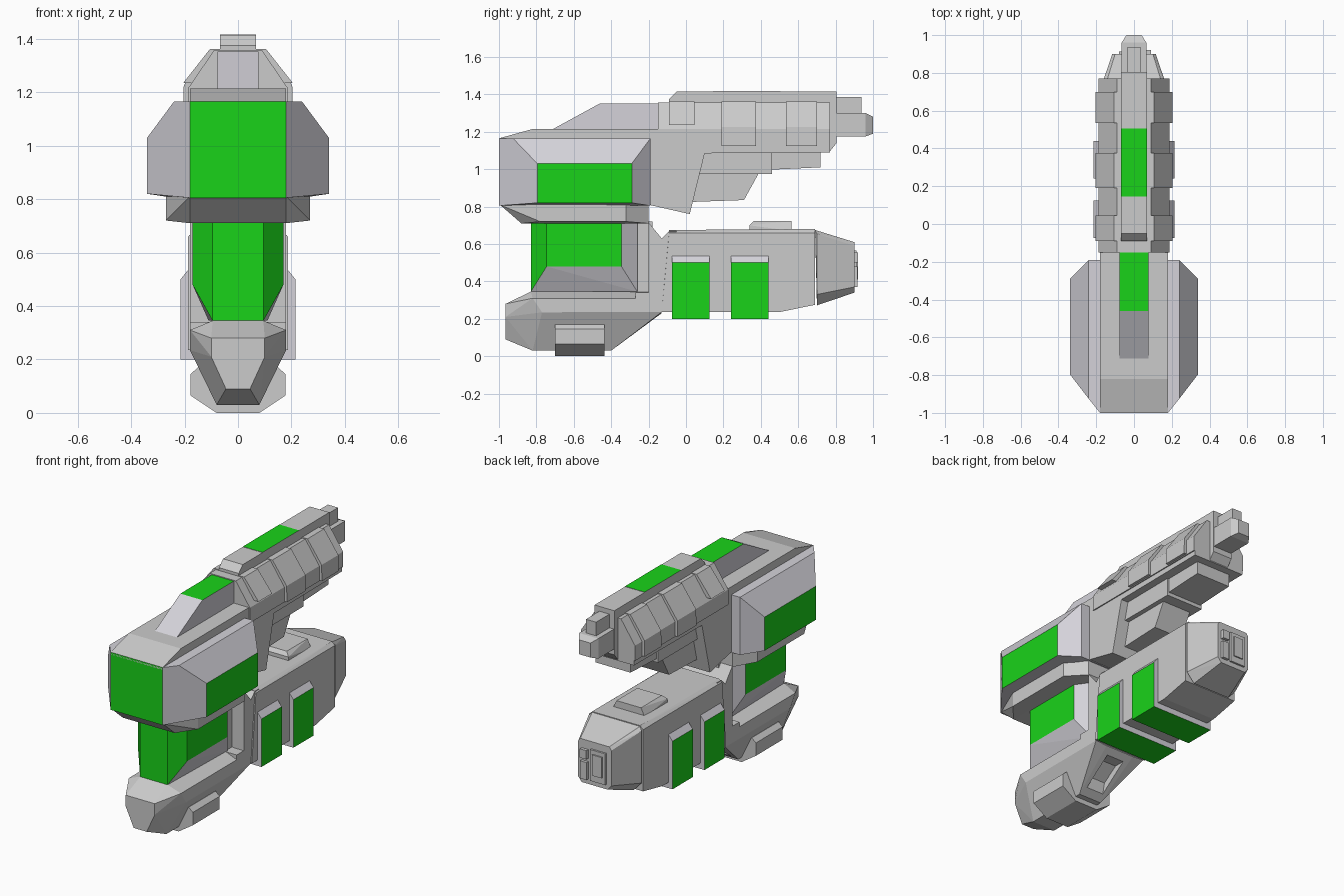
import bpy, bmesh

green = bpy.data.materials.new("green_panel")
green.diffuse_color = (0.01, 0.65, 0.01, 1)
grey = bpy.data.materials.new("grey_panel")
grey.diffuse_color = (0.66, 0.65, 0.7, 1)


def finish(name, bm, paint=None):
    """Clean the mesh, colour the faces chosen by normal, make the object."""
    bmesh.ops.recalc_face_normals(bm, faces=bm.faces)
    mesh = bpy.data.meshes.new(name)
    if paint:
        mesh.materials.append(grey)
        mesh.materials.append(green)
        bm.normal_update()
        for f in bm.faces:
            f.material_index = int(paint(f.normal))
    bm.to_mesh(mesh)
    bm.free()
    ob = bpy.data.objects.new(name, mesh)
    bpy.context.collection.objects.link(ob)
    return ob


def hull(name, pts, paint=None, mirror=True):
    """Faceted solid around points, mirrored across x."""
    bm = bmesh.new()
    for x, y, z in pts:
        bm.verts.new((x, y, z))
        if mirror:
            bm.verts.new((-x, y, z))
    bmesh.ops.convex_hull(bm, input=bm.verts[:])
    bmesh.ops.delete(bm, geom=[v for v in bm.verts if not v.link_faces], context='VERTS')
    bmesh.ops.dissolve_limit(bm, angle_limit=0.02, verts=bm.verts[:], edges=bm.edges[:])
    return finish(name, bm, paint)


def prism(name, yz, w, paint=None):
    """Side profile (y, z) extruded to x = +-w."""
    bm = bmesh.new()
    face = bm.faces.new([bm.verts.new((-w, y, z)) for y, z in yz])
    ext = bmesh.ops.extrude_face_region(bm, geom=[face])
    bmesh.ops.translate(bm, vec=(2 * w, 0, 0),
                        verts=[g for g in ext["geom"] if isinstance(g, bmesh.types.BMVert)])
    return finish(name, bm, paint)


def section(name, xz, y0, y1, paint=None):
    """Convex mirrored cross-section (x, z) swept from y0 to y1."""
    return hull(name, [(x, y, z) for x, z in xz for y in (y0, y1)], paint)


def box(name, x0, x1, y0, y1, z0, z1, paint=None):
    return hull(name, [(x, y, z) for x in (x0, x1) for y in (y0, y1) for z in (z0, z1)],
                paint, mirror=False)


def top(n):
    return n.z > 0.99


# Large upper block with bulging sides, cap and skirt
hull("upper_block",
     [(0.18, -1, 0.805), (0.18, -1, 1.165), (0.24, -0.925, 1.165), (0.24, -0.19, 1.165),
      (0.24, -0.19, 0.805)]
     + [(0.34, y, z) for y in (-0.795, -0.29) for z in (0.82, 1.03)],
     lambda n: n.y < -0.99 or abs(n.x) > 0.99)
prism("block_cap", [(-1, 1.165), (-0.82, 1.215), (-0.15, 1.215), (-0.15, 1.15), (-1, 1.15)], 0.18)
hull("block_skirt",
     [(0.18, -0.995, 0.81), (0.18, -0.88, 0.71), (0.18, -0.2, 0.81), (0.18, -0.2, 0.71)]
     + [(0.27, y, z) for y in (-0.78, -0.32) for z in (0.72, 0.81)])
prism("top_ridge", [(-0.72, 1.21), (-0.46, 1.352), (-0.14, 1.352), (-0.14, 1.21)], 0.076, top)

# Neck and rear column
hull("neck",
     [(0.095, -0.83, 0.345), (0.095, -0.83, 0.72), (0.11, -0.26, 0.345), (0.11, -0.26, 0.72)]
     + [(0.17, y, z) for y in (-0.745, -0.345) for z in (0.48, 0.72)],
     lambda n: n.y < 0.1 and abs(n.z) < 0.1)
prism("neck_column", [(-0.27, 0.24), (-0.27, 0.34), (-0.2, 0.34), (-0.2, 0.715), (-0.13, 0.63),
                      (-0.09, 0.67), (-0.05, 0.67), (-0.05, 0.24)], 0.18)
box("neck_core", -0.1, 0.1, -0.3, -0.18, 0.3, 0.72)

# Foot with a tapered nose, recess under its sloping rear
foot = hull("foot",
            [(0.095, -0.83, 0.345), (0.18, -0.82, 0.31), (0.18, -0.77, 0.235), (0.08, -0.82, 0.03),
             (0.1, -0.965, 0.28), (0.1, -0.965, 0.21), (0.045, -0.965, 0.09),
             (0.08, -0.4, 0.03), (0.18, -0.4, 0.235),
             (0.095, -0.2, 0.345), (0.18, -0.2, 0.31), (0.18, -0.13, 0.236), (0.1, -0.13, 0.23)])
cutter = prism("foot_recess_cutter",
               [(-0.37, 0.0), (-0.34, 0.13), (-0.24, 0.2), (-0.17, 0.2), (-0.17, 0.0)], 0.06)
cutter.hide_render = True
cutter.hide_viewport = True
cut = foot.modifiers.new("recess", 'BOOLEAN')
cut.operation = 'DIFFERENCE'
cut.solver = 'EXACT'
cut.object = cutter
section("foot_pad", [(0.08, 0.0), (0.178, 0.065), (0.178, 0.145), (0.15, 0.17)], -0.7, -0.435)

# Lower arm with chamfered nose
hull("lower_arm",
     [(0.165, -0.09, 0.675), (0.187, -0.09, 0.66), (0.187, -0.13, 0.236),
      (0.187, 0.5, 0.236), (0.187, 0.69, 0.275), (0.165, 0.69, 0.68), (0.187, 0.69, 0.66)])
hull("lower_arm_nose",
     [(0.165, 0.69, 0.675), (0.183, 0.7, 0.655), (0.183, 0.7, 0.33), (0.13, 0.7, 0.272),
      (0.1, 0.9, 0.61), (0.115, 0.9, 0.59), (0.115, 0.9, 0.37), (0.09, 0.9, 0.34)])
for i, (y0, y1) in enumerate([(-0.075, 0.125), (0.24, 0.44)]):
    section(f"lower_arm_band_{i + 1}", [(0.215, 0.2), (0.215, 0.5), (0.187, 0.535)], y0, y1,
            lambda n: abs(n.x) > 0.99 or n.z < -0.99)
hull("hatch", [(0.11, 0.34, 0.67), (0.11, 0.565, 0.67), (0.11, 0.34, 0.7), (0.085, 0.36, 0.722),
               (0.085, 0.565, 0.722)])
box("nose_plate", -0.08, 0.025, 0.88, 0.912, 0.37, 0.565)
box("nose_plate_inner", -0.06, 0.005, 0.9, 0.92, 0.41, 0.54)
box("nose_button", 0.045, 0.09, 0.88, 0.92, 0.5, 0.555)
box("nose_bar", 0.045, 0.09, 0.88, 0.918, 0.37, 0.48)

# Upper arm: side profile, sloped roof and underside steps
prism("upper_arm", [(-0.2, 1.215), (0.77, 1.215), (0.77, 1.09), (0.1, 1.085), (0.02, 0.76),
                    (-0.2, 0.81)], 0.18)
section("upper_arm_roof", [(0.187, 1.12), (0.187, 1.215), (0.09, 1.357)], -0.15, 0.77)
prism("underside_step", [(0.05, 1.1), (0.05, 0.975), (0.46, 0.975), (0.46, 1.1)], 0.13)
prism("underside_front_step", [(0.4, 1.1), (0.4, 0.995), (0.72, 1.01), (0.72, 1.1)], 0.12)
prism("underside_wedge", [(0.0, 1.0), (0.03, 0.825), (0.31, 0.835), (0.39, 0.98), (0.39, 1.0)], 0.1)
for i, (y0, y1, z0) in enumerate([(-0.09, 0.045, 1.235), (0.19, 0.375, 1.125), (0.535, 0.7, 1.125)]):
    section(f"roof_panel_{i + 1}", [(0.205, z0), (0.203, max(1.225, z0)), (0.105, 1.362)], y0, y1)

# Rail along the top and the muzzle
prism("top_rail", [(-0.09, 1.34), (-0.09, 1.375), (-0.05, 1.415), (0.805, 1.415), (0.805, 1.14),
                   (0.765, 1.09), (0.7, 1.09), (0.7, 1.34)], 0.068)
box("rail_panel", -0.068, 0.068, 0.145, 0.505, 1.4, 1.417, top)
box("sight", -0.035, 0.035, 0.78, 0.937, 1.28, 1.385)
hull("muzzle", [(0.066, 0.78, 1.175), (0.066, 0.78, 1.3), (0.066, 0.96, 1.175), (0.066, 0.96, 1.3),
                (0.04, 1.0, 1.19), (0.04, 1.0, 1.28)])
